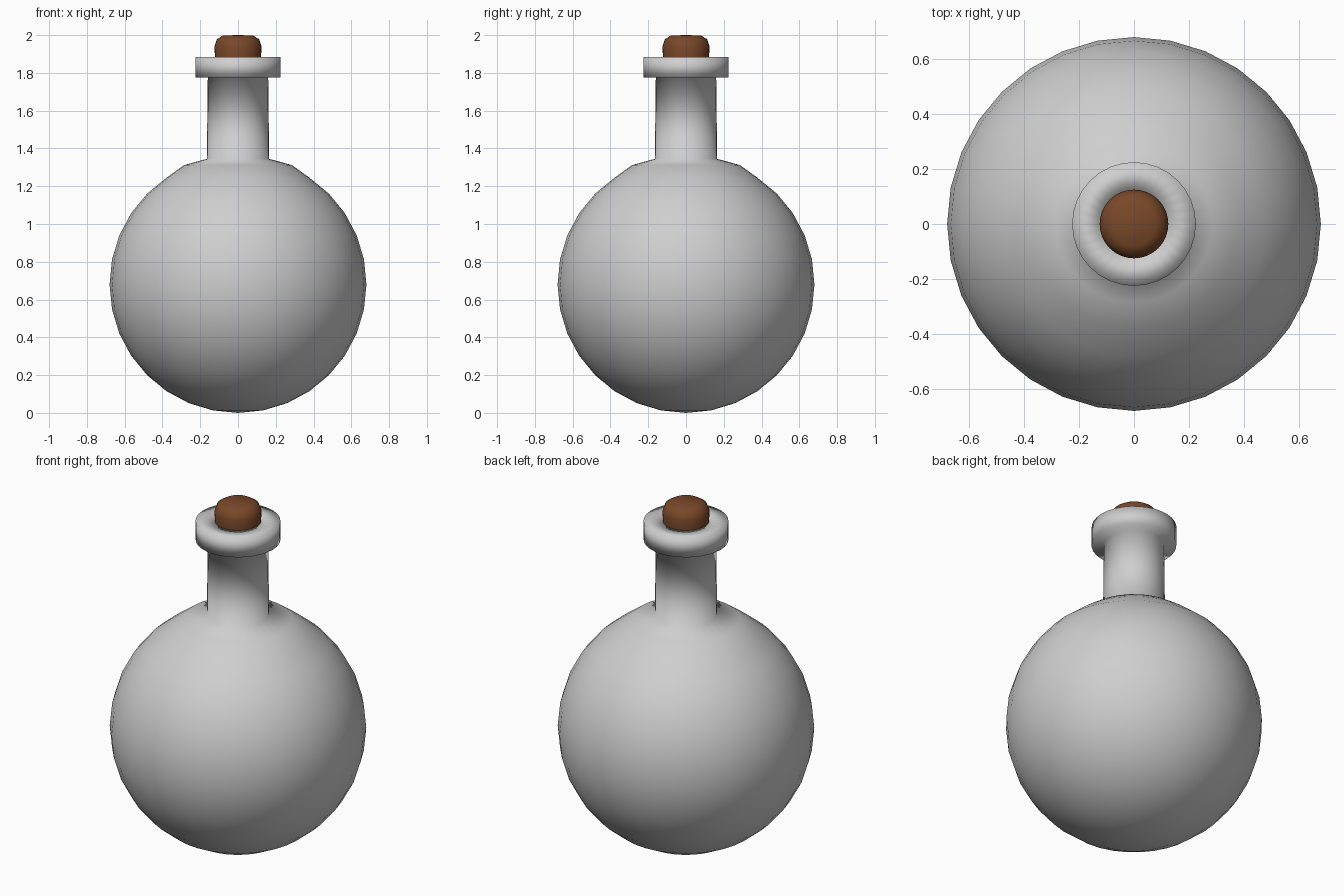
import bpy
import bmesh
from math import sin, cos, pi, radians

cube = bpy.data.objects.get("Cube")
if cube:
    bpy.data.objects.remove(cube, do_unlink=True)

SIDES = 32


def material(name, colour):
    mat = bpy.data.materials.new(name)
    mat.use_nodes = True
    mat.diffuse_color = colour
    mat.node_tree.nodes["Principled BSDF"].inputs["Base Color"].default_value = colour
    return mat


def lathe(name, profile, mat):
    """Turn a bottom-to-top (radius, height) profile around the z axis."""
    bm = bmesh.new()
    verts = [bm.verts.new((r, 0, z)) for r, z in profile]
    edges = [bm.edges.new(pair) for pair in zip(verts, verts[1:])]
    bmesh.ops.spin(bm, geom=verts + edges, cent=(0, 0, 0), axis=(0, 0, 1),
                   angle=2 * pi, steps=SIDES)
    bmesh.ops.remove_doubles(bm, verts=bm.verts, dist=0.0001)
    bmesh.ops.recalc_face_normals(bm, faces=bm.faces)
    for face in bm.faces:
        face.smooth = True
    mesh = bpy.data.meshes.new(name)
    bm.to_mesh(mesh)
    bm.free()
    mesh.materials.append(mat)
    obj = bpy.data.objects.new(name, mesh)
    bpy.context.collection.objects.link(obj)
    return obj


grey = material("pale grey glass", (0.62, 0.62, 0.62, 1))
brown = material("brown cork", (0.19, 0.065, 0.022, 1))

# Round body, shoulder, neck and collar in one continuous wall
radius = 0.68
body = [(radius * sin(a), radius - radius * cos(a))
        for a in (radians(11.25 * i) for i in range(14))]
neck = [(0.285, 1.312), (0.165, 1.345), (0.16, 1.775)]
collar = [(0.225, 1.775), (0.225, 1.885), (0.123, 1.885), (0.123, 1.775)]
lathe("flask", body + neck + collar, grey)

# Stopper with a rounded top edge
lathe("cork_stopper", [(0, 1.78), (0.117, 1.78), (0.122, 1.885), (0.125, 1.94),
                       (0.112, 1.978), (0.08, 1.998), (0, 2.0)], brown)
